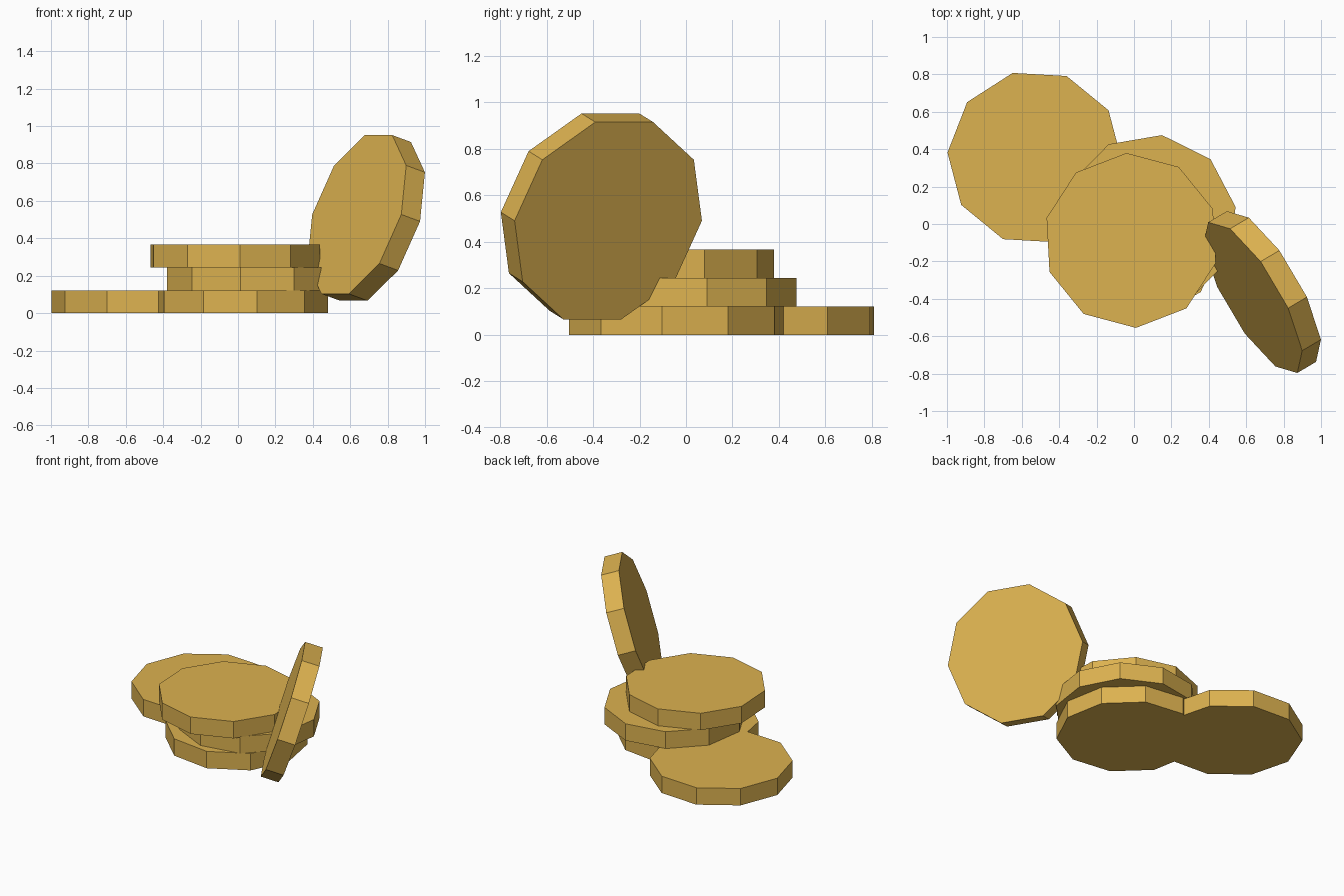
import bpy
import bmesh
from math import cos, sin, radians, tau

cube = bpy.data.objects.get("Cube")
if cube:
    bpy.data.objects.remove(cube, do_unlink=True)

RADIUS, THICK, SIDES = 0.468, 0.122, 10

# Single flat gold colour
gold = bpy.data.materials.new("gold")
gold.use_nodes = True
gold.diffuse_color = (0.72, 0.445, 0.08, 1)
gold.node_tree.nodes["Principled BSDF"].inputs["Base Color"].default_value = gold.diffuse_color


def coin(name, center, spin=0, tilt=0, heading=0):
    """Ten-sided disc centred on its own origin; spin turns its corners."""
    bm = bmesh.new()
    angles = [radians(spin) + tau * i / SIDES for i in range(SIDES)]
    base = bm.faces.new([bm.verts.new((RADIUS * cos(a), RADIUS * sin(a), -THICK / 2))
                         for a in angles])
    top = bmesh.ops.extrude_face_region(bm, geom=[base], use_keep_orig=True)["geom"]
    bmesh.ops.translate(bm, vec=(0, 0, THICK),
                        verts=[v for v in top if isinstance(v, bmesh.types.BMVert)])
    bmesh.ops.recalc_face_normals(bm, faces=bm.faces)
    mesh = bpy.data.meshes.new(name)
    bm.to_mesh(mesh)
    bm.free()
    mesh.materials.append(gold)
    obj = bpy.data.objects.new(name, mesh)
    obj.location = center
    obj.rotation_euler = (radians(tilt), 0, radians(heading))
    bpy.context.collection.objects.link(obj)
    return obj


# Loose coin lying on the ground, and the stack of three
coin("loose_coin", (-0.53, 0.355, THICK * 0.5), spin=32.7)
coin("bottom_coin", (0.017, -0.042, THICK * 0.5), spin=28.4)
coin("middle_coin", (0.082, 0.012, THICK * 1.5), spin=9.7)
coin("top_coin", (-0.015, -0.088, THICK * 2.5), spin=21.1)

# Coin leaning against the stack
coin("leaning_coin", (0.685, -0.364, 0.509), tilt=72.4, heading=-59.4)
